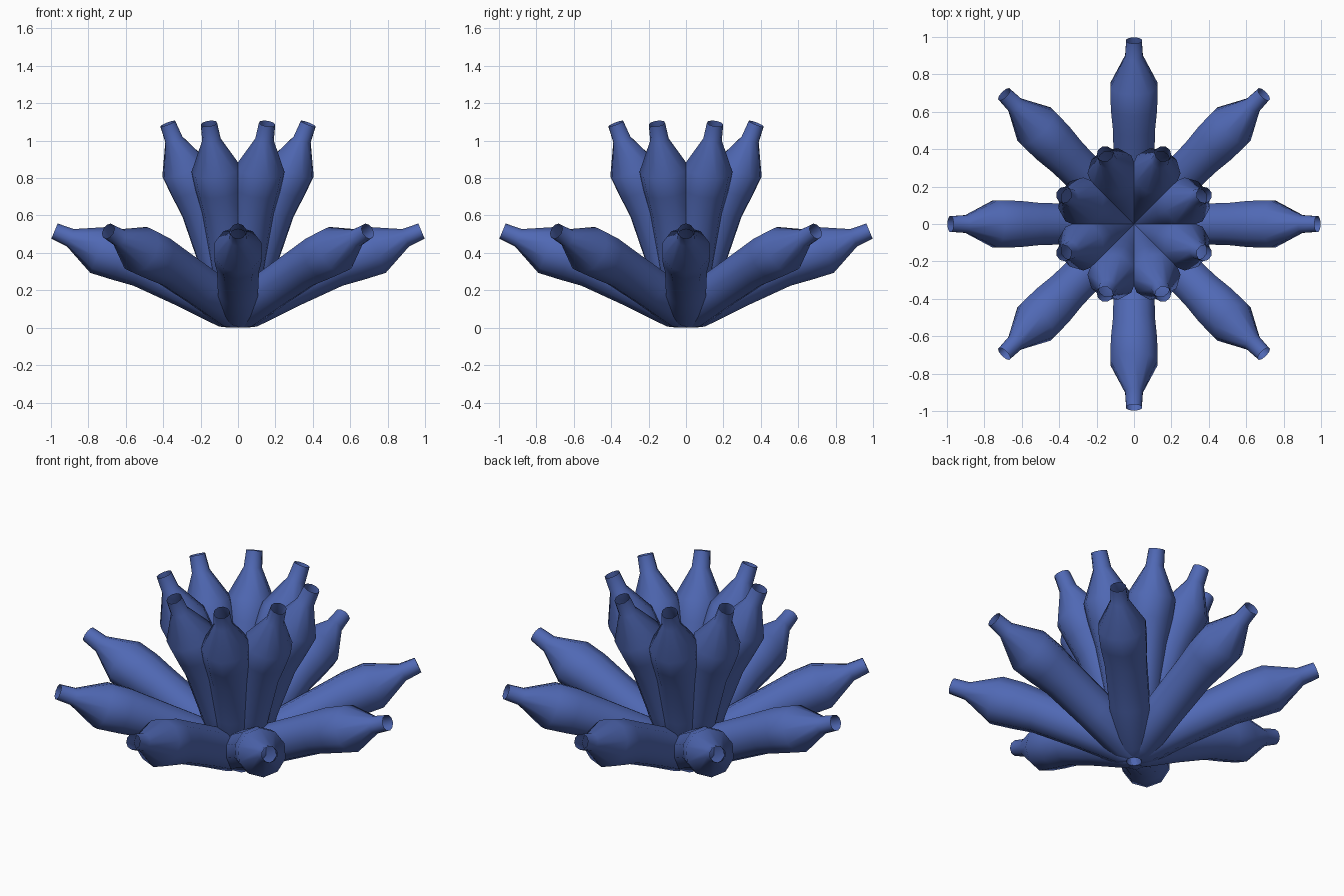
import bpy
import math
from mathutils import Vector

if "Cube" in bpy.data.objects:
    bpy.data.objects.remove(bpy.data.objects["Cube"])

SIDES = 10
PIVOT_Z = 0.11
# (distance along axis, sideways drift of the centre, radius)
PROFILE = [(0.055, -0.023, 0.112), (0.30, -0.005, 0.113), (0.56, 0.01, 0.118),
           (0.68, 0.008, 0.13), (0.80, 0.0, 0.133), (0.97, 0.0, 0.05), (1.062, 0.0, 0.044)]

mat = bpy.data.materials.new("petal_blue")
mat.diffuse_color = (0.08, 0.14, 0.46, 1)
mat.use_nodes = True
mat.node_tree.nodes["Principled BSDF"].inputs["Base Color"].default_value = mat.diffuse_color


def petal(name, elevation, azimuth):
    """Open bottle-shaped tube that starts at the origin and leans outward."""
    out = Vector((math.cos(azimuth), math.sin(azimuth), 0))
    side = Vector((-math.sin(azimuth), math.cos(azimuth), 0))
    up = Vector((0, 0, 1))
    axis = out * math.cos(elevation) + up * math.sin(elevation)
    inner = -out * math.sin(elevation) + up * math.cos(elevation)

    # small flat base ring, then the tilted rings of the body
    rings = [(Vector((0, 0, 0)), -out, 0.043)]
    for t, drift, r in PROFILE:
        rings.append((up * PIVOT_Z + axis * t + inner * drift, inner, r))

    verts, faces = [], []
    for centre, u, r in rings:
        for i in range(SIDES):
            a = 2 * math.pi * i / SIDES
            verts.append(centre + (u * math.cos(a) + side * math.sin(a)) * r)
    for k in range(len(rings) - 1):
        for i in range(SIDES):
            j = (i + 1) % SIDES
            a, b = k * SIDES, (k + 1) * SIDES
            faces.append((a + i, b + i, b + j, a + j))

    mesh = bpy.data.meshes.new(name)
    mesh.from_pydata(verts, [], faces)
    mesh.update()
    mesh.materials.append(mat)
    obj = bpy.data.objects.new(name, mesh)
    bpy.context.collection.objects.link(obj)
    bpy.context.view_layer.objects.active = obj
    obj.select_set(True)
    # outward normals, then smooth shading with sharp creases
    bpy.ops.object.mode_set(mode='EDIT')
    bpy.ops.mesh.select_all(action='SELECT')
    bpy.ops.mesh.normals_make_consistent(inside=False)
    bpy.ops.object.mode_set(mode='OBJECT')
    bpy.ops.object.shade_smooth_by_angle(angle=math.radians(40))
    obj.select_set(False)


# low outer ring and upright inner ring, offset by half a step
for n in range(8):
    petal(f"outer_petal_{n + 1}", math.radians(22.5), math.radians(45 * n))
    petal(f"inner_petal_{n + 1}", math.radians(67.5), math.radians(45 * n + 22.5))
